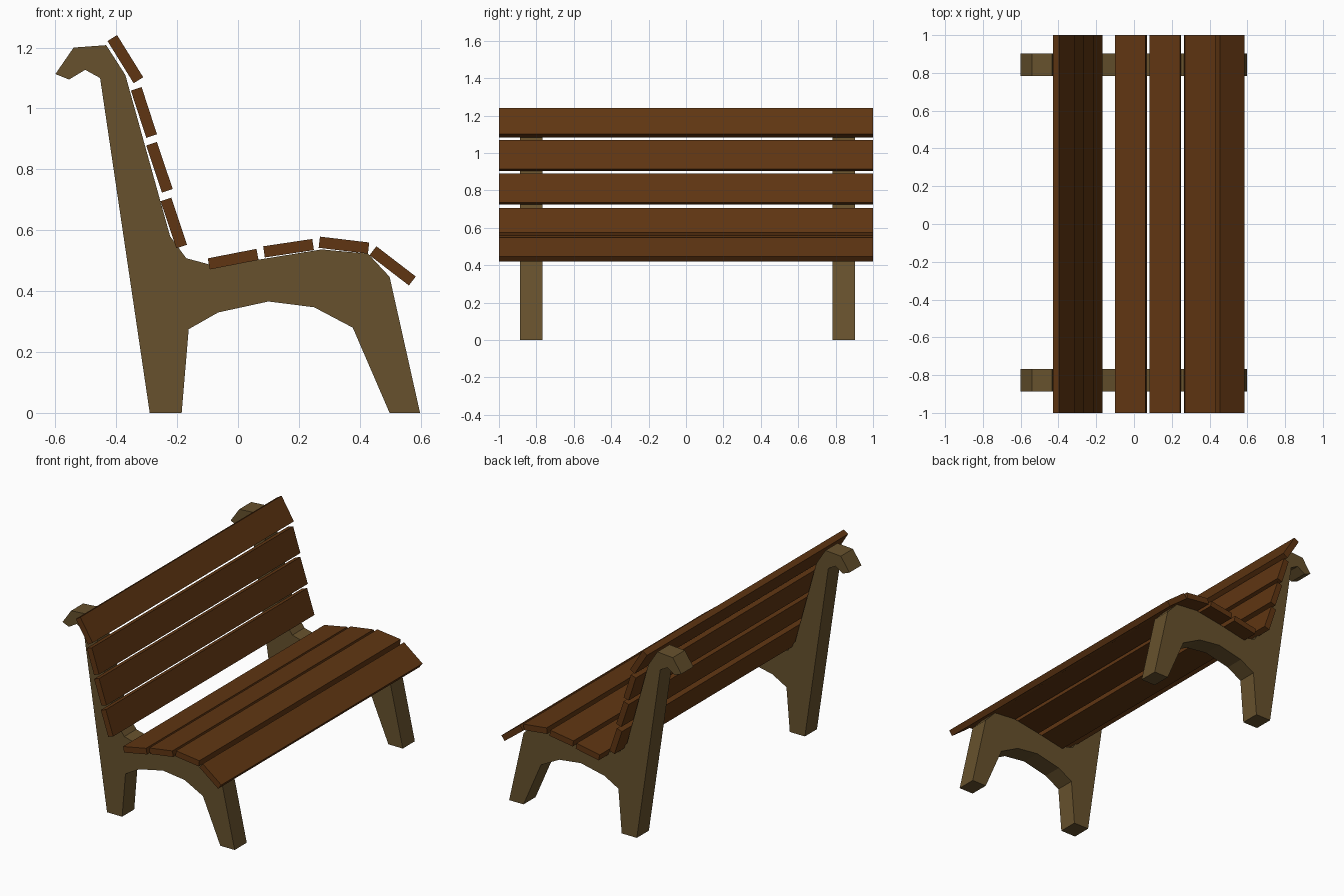
import bpy, bmesh, math

if "Cube" in bpy.data.objects:
    bpy.data.objects.remove(bpy.data.objects["Cube"])


def material(name, color):
    m = bpy.data.materials.new(name)
    m.diffuse_color = (*color, 1)
    m.use_nodes = True
    m.node_tree.nodes["Principled BSDF"].inputs["Base Color"].default_value = m.diffuse_color
    return m


frame_mat = material("frame_brown", (0.135, 0.083, 0.026))
slat_mat = material("slat_brown", (0.115, 0.036, 0.006))


def extrude_profile(name, points, y0, y1, mat):
    """Closed x/z outline extruded along y."""
    bm = bmesh.new()
    face = bm.faces.new([bm.verts.new((x, y0, z)) for x, z in points])
    ext = bmesh.ops.extrude_face_region(bm, geom=[face])
    for v in ext["geom"]:
        if isinstance(v, bmesh.types.BMVert):
            v.co.y = y1
    bmesh.ops.recalc_face_normals(bm, faces=bm.faces[:])
    mesh = bpy.data.meshes.new(name)
    bm.to_mesh(mesh)
    bm.free()
    mesh.materials.append(mat)
    obj = bpy.data.objects.new(name, mesh)
    bpy.context.collection.objects.link(obj)
    return obj


# Side frame outline: legs, arch, seat edge, backrest and curled top
frame = [
    (-0.29, 0), (-0.185, 0), (-0.162, 0.275), (-0.065, 0.33), (0.10, 0.366),
    (0.25, 0.347), (0.377, 0.28), (0.498, 0), (0.598, 0), (0.498, 0.447),
    (0.427, 0.523), (0.275, 0.537), (0.065, 0.503), (-0.092, 0.487),
    (-0.17, 0.508), (-0.223, 0.58), (-0.37, 1.11), (-0.433, 1.208),
    (-0.54, 1.20), (-0.60, 1.113), (-0.555, 1.095), (-0.502, 1.127),
    (-0.453, 1.10),
]
extrude_profile("near_side_frame", frame, -0.887, -0.767, frame_mat)
extrude_profile("far_side_frame", frame, 0.783, 0.903, frame_mat)


# Slats: centre x, centre z, tilt in degrees
def slat(name, cx, cz, tilt, width=0.163, thick=0.037):
    c, s = math.cos(math.radians(tilt)), math.sin(math.radians(tilt))
    corners = [(-1, -1), (1, -1), (1, 1), (-1, 1)]
    pts = [(cx + (u * width * c - v * thick * s) / 2,
            cz + (u * width * s + v * thick * c) / 2) for u, v in corners]
    extrude_profile(name, pts, -1, 1, slat_mat)


back = [(-0.370, 1.162, -58.2), (-0.309, 0.987, -72),
        (-0.258, 0.807, -71.5), (-0.211, 0.624, -71.5)]
seat = [(-0.016, 0.505, 11), (0.166, 0.541, 8.5),
        (0.348, 0.551, -6.8), (0.508, 0.483, -37.5)]
for i, s in enumerate(back, 1):
    slat(f"back_slat_{i}", *s)
for i, s in enumerate(seat, 1):
    slat(f"seat_slat_{i}", *s)
